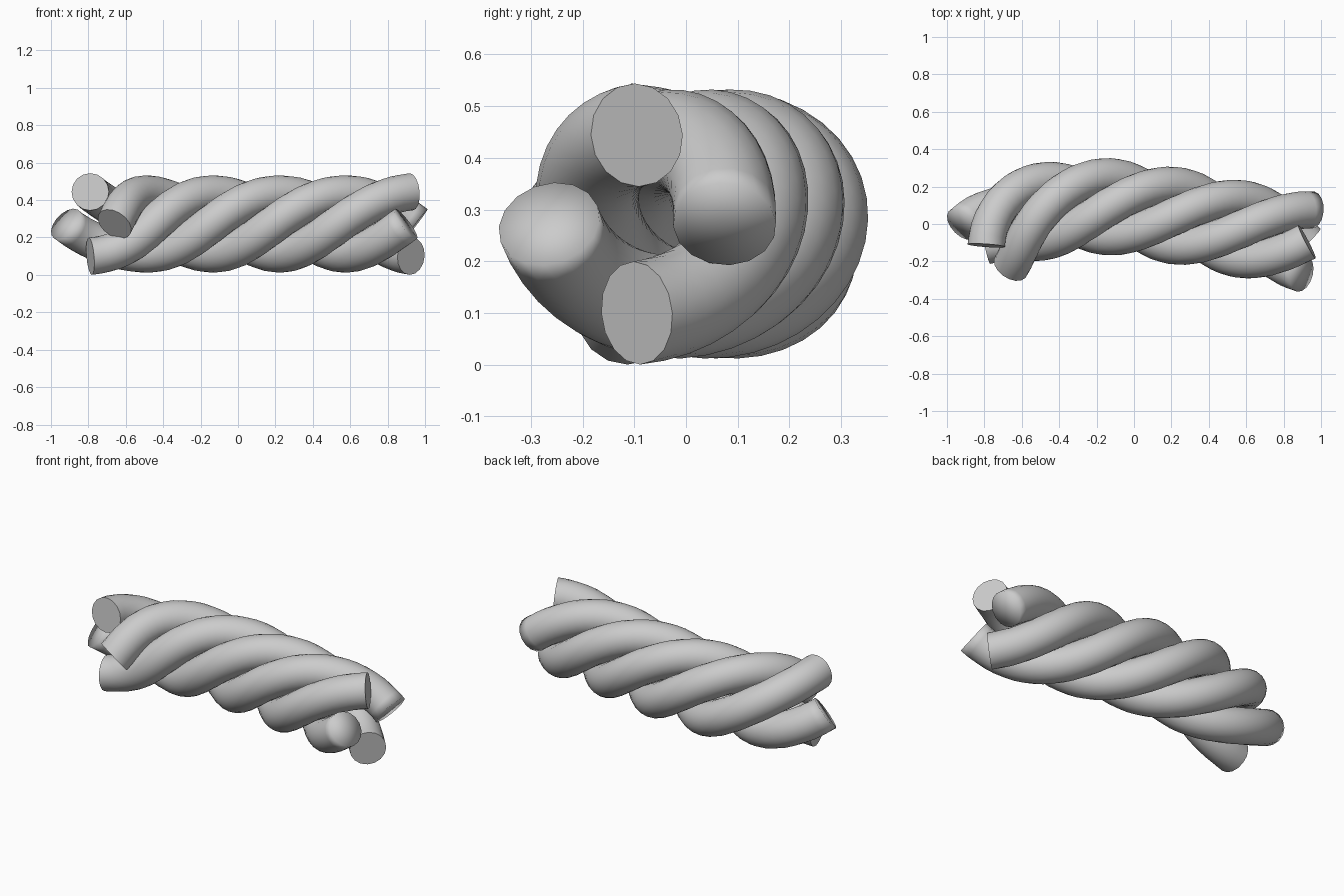
import bpy
import bmesh
from math import sin, cos, tau, radians
from mathutils import Vector
from mathutils.geometry import interpolate_bezier

cube = bpy.data.objects.get("Cube")
if cube:
    bpy.data.objects.remove(cube, do_unlink=True)

STRANDS, RINGS, SIDES = 4, 48, 16
STRAND_RADIUS, HELIX_RADIUS, END_FLARE = 0.1, 0.16, 0.012
TWIST = radians(450)
UP = Vector((0, 0, 1))

grey = bpy.data.materials.new("rope grey")
grey.use_nodes = True
colour = (0.6, 0.6, 0.6, 1)
grey.diffuse_color = colour
grey.node_tree.nodes["Principled BSDF"].inputs["Base Color"].default_value = colour

# Curved centre line of the rope, with its length measured along the way
core = interpolate_bezier(Vector((-0.79, -0.115, 0.272)), Vector((-0.45, 0.28, 0.272)),
                          Vector((0.24, 0.02, 0.272)), Vector((0.925, -0.095, 0.272)), 400)
lengths = [0.0]
for p, q in zip(core, core[1:]):
    lengths.append(lengths[-1] + (q - p).length)


def core_frame(u):
    """Point and sideways direction at fraction u of the centre line."""
    target = u * lengths[-1]
    i = 0
    while i < len(core) - 2 and lengths[i + 1] < target:
        i += 1
    step = core[i + 1] - core[i]
    point = core[i] + step * ((target - lengths[i]) / step.length)
    return point, UP.cross(step.normalized())


def strand_point(u, start):
    point, side = core_frame(u)
    angle = start - TWIST * u
    radius = HELIX_RADIUS + END_FLARE * abs(2 * u - 1) ** 8
    return point + (side * cos(angle) + UP * sin(angle)) * radius, point


def build_strand(name, start, soft_ends):
    bm = bmesh.new()
    rings, centres = [], []
    for i in range(RINGS + 1):
        u = i / RINGS
        centre, axis_point = strand_point(u, start)
        tangent = (strand_point(u + 0.004, start)[0] - strand_point(u - 0.004, start)[0]).normalized()
        out = centre - axis_point
        out = (out - tangent * out.dot(tangent)).normalized()
        across = tangent.cross(out)
        rings.append([bm.verts.new(centre + (out * cos(tau * j / SIDES) + across * sin(tau * j / SIDES))
                                   * STRAND_RADIUS) for j in range(SIDES)])
        centres.append(centre)
    for a, b in zip(rings, rings[1:]):
        for j in range(SIDES):
            k = (j + 1) % SIDES
            bm.faces.new((a[j], a[k], b[k], b[j]))
    # Cut ends, some with a crisp rim and some softly shaded
    for ring, centre, soft in zip((rings[0], rings[-1]), (centres[0], centres[-1]), soft_ends):
        hub = bm.verts.new(centre)
        for j in range(SIDES):
            k = (j + 1) % SIDES
            bm.faces.new((ring[j], ring[k], hub))
            bm.edges.get((ring[j], ring[k])).smooth = soft
    bmesh.ops.recalc_face_normals(bm, faces=bm.faces)
    for face in bm.faces:
        face.smooth = True
    mesh = bpy.data.meshes.new(name)
    bm.to_mesh(mesh)
    bm.free()
    mesh.materials.append(grey)
    bpy.context.collection.objects.link(bpy.data.objects.new(name, mesh))


# Four strands twisted around the centre line
for n in range(STRANDS):
    build_strand(f"rope_strand_{n + 1}", tau * n / STRANDS, (n == 0, n % 2 == 1))
